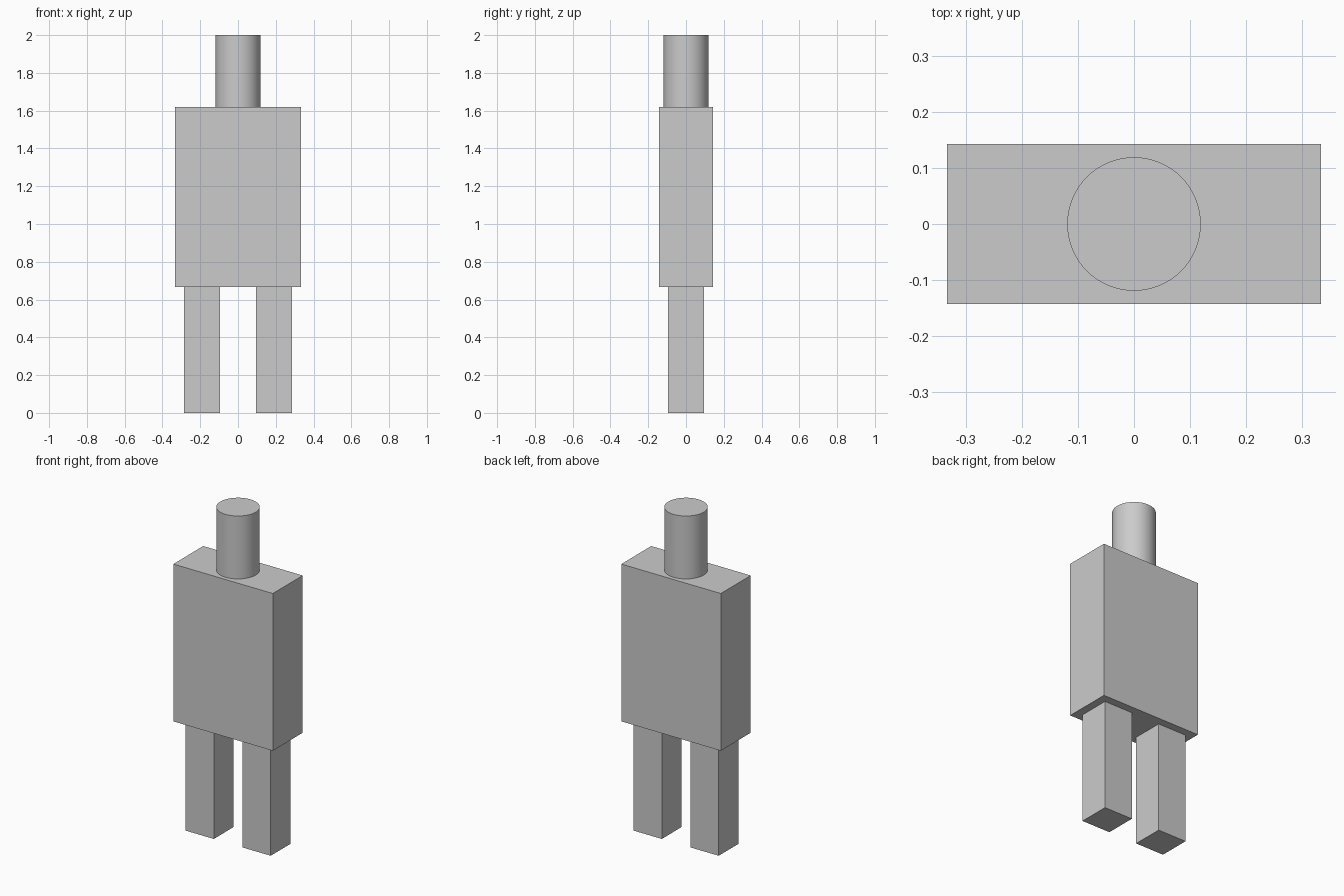
import bpy

cube = bpy.data.objects.get("Cube")
if cube:
    bpy.data.objects.remove(cube, do_unlink=True)

U = 2 / 21  # module: the whole figure is 21 units tall

grey = bpy.data.materials.new("light_grey")
grey.use_nodes = True
colour = (0.6, 0.6, 0.6, 1)
grey.diffuse_color = colour
grey.node_tree.nodes["Principled BSDF"].inputs["Base Color"].default_value = colour


def finish(name):
    obj = bpy.context.object
    obj.name = name
    obj.data.materials.append(grey)
    bpy.ops.object.transform_apply(location=False, rotation=False, scale=True)
    return obj


def box(name, x, bottom, size):
    bpy.ops.mesh.primitive_cube_add(size=1, location=(x * U, 0, (bottom + size[2] / 2) * U))
    bpy.context.object.scale = [s * U for s in size]
    return finish(name)


# Legs
for name, side in (("left_leg", 1), ("right_leg", -1)):
    box(name, side * 2, 0, (2, 2, 7))

# Torso
box("torso", 0, 7, (7, 3, 10))

# Head
bpy.ops.mesh.primitive_cylinder_add(vertices=64, radius=1.25 * U, depth=4 * U,
                                    location=(0, 0, 19 * U))
finish("head")
bpy.ops.object.shade_smooth_by_angle()
